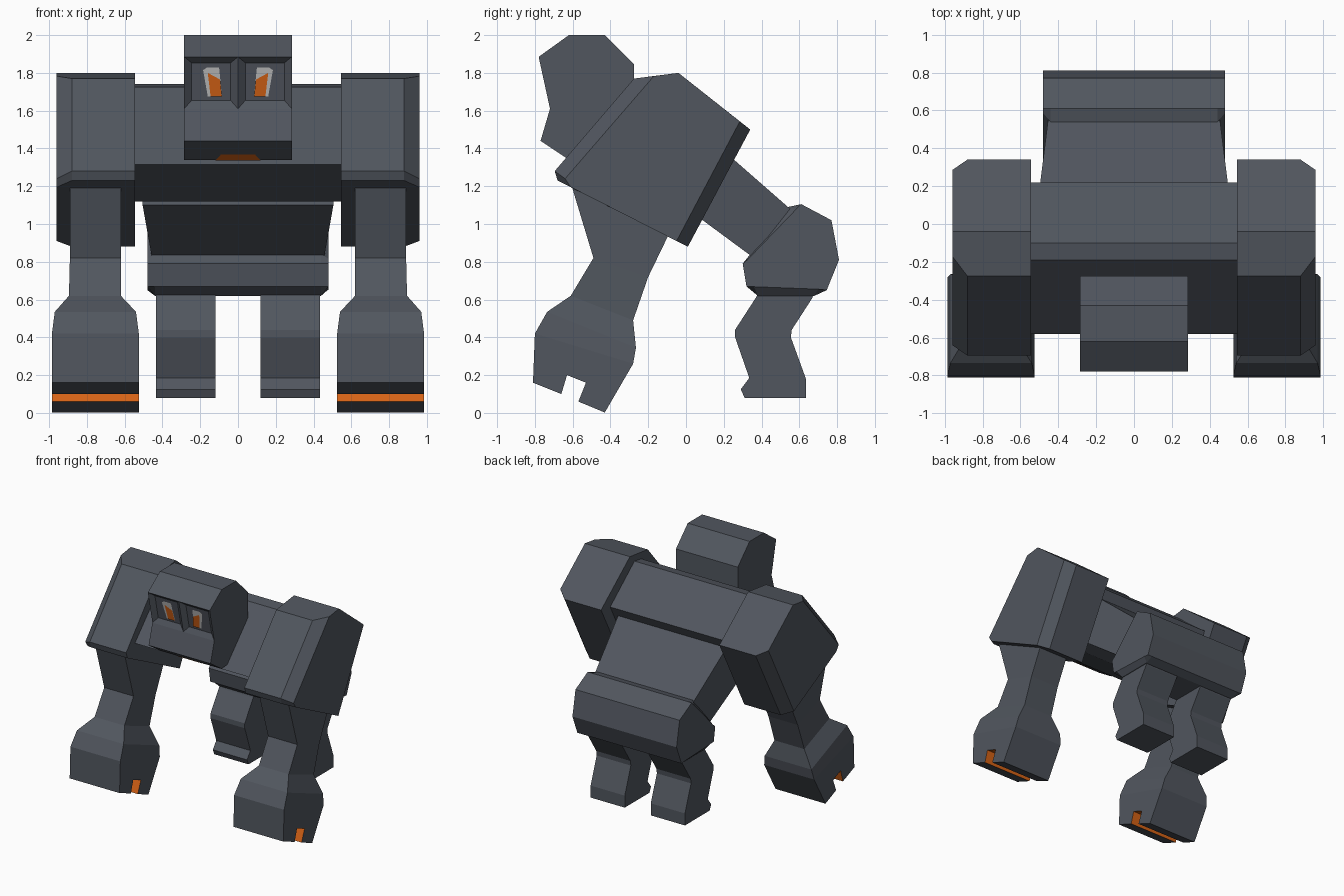
import bpy, bmesh

if "Cube" in bpy.data.objects:
    bpy.data.objects.remove(bpy.data.objects["Cube"])


def material(name, rgb):
    m = bpy.data.materials.new(name)
    m.diffuse_color = (*rgb, 1)
    m.use_nodes = True
    m.node_tree.nodes["Principled BSDF"].inputs["Base Color"].default_value = m.diffuse_color
    return m


SLATE = material("slate_grey", (0.082, 0.093, 0.113))
ORANGE = material("glow_orange", (0.68, 0.125, 0.008))
PALE = material("pale_grey", (0.52, 0.52, 0.52))


def finish(name, bm, mats, mirror=False):
    me = bpy.data.meshes.new(name)
    bm.to_mesh(me)
    bm.free()
    ob = bpy.data.objects.new(name, me)
    bpy.context.collection.objects.link(ob)
    for m in mats:
        me.materials.append(m)
    if mirror:
        ob.modifiers.new("mirror", "MIRROR").use_mirror_merge = False
    return ob


def loft_mesh(rings):
    """Skin equal-length rings of 3D points and cap both ends."""
    bm = bmesh.new()
    vs = [[bm.verts.new(p) for p in r] for r in rings]
    n = len(vs[0])
    for a, b in zip(vs, vs[1:]):
        for i in range(n):
            j = (i + 1) % n
            bm.faces.new((a[i], a[j], b[j], b[i]))
    bm.faces.new(vs[0])
    bm.faces.new(vs[-1][::-1])
    bmesh.ops.recalc_face_normals(bm, faces=bm.faces)
    return bm


def across(*sections):
    """Sections are (x, [(y, z), ...]) side profiles placed along x."""
    return loft_mesh([[(x, y, z) for y, z in prof] for x, prof in sections])


def plate(name, pts, mat, mirror=False):
    bm = bmesh.new()
    bm.faces.new([bm.verts.new(p) for p in pts])
    return finish(name, bm, [mat], mirror)


# Chest block between the shoulders
chest = [(-0.19, 1.725), (-0.10, 1.74), (0.22, 1.48), (0.03, 1.12),
         (-0.17, 1.12), (-0.58, 1.315)]
finish("chest", across((-0.55, chest), (0.55, chest)), [SLATE])

# Shoulders, chamfered along the outer front and rear edges
full = [(-0.275, 1.77), (-0.04, 1.80), (0.34, 1.50), (0.01, 0.88),
        (-0.68, 1.23), (-0.695, 1.28)]
outer = [(-0.17, 1.783), (-0.04, 1.80), (0.285, 1.543), (-0.05, 0.91),
         (-0.61, 1.195), (-0.64, 1.24)]
finish("shoulder", across((0.545, full), (0.88, full), (0.96, outer)), [SLATE], True)

# Waist sloping back to the hips
finish("waist", loft_mesh([
    [(-w, y0, z0), (w, y0, z0), (w, y1, z1), (-w, y1, z1)]
    for w, y0, z0, y1, z1 in ((0.505, -0.02, 1.10, 0.14, 1.44),
                              (0.45, 0.40, 0.79, 0.58, 1.055))]), [SLATE])

# Hips with chamfered ends
mid = [(0.34, 0.84), (0.54, 1.09), (0.61, 1.105), (0.77, 1.02), (0.81, 0.81),
       (0.745, 0.65), (0.68, 0.62), (0.38, 0.62), (0.32, 0.67), (0.30, 0.79)]
end = [(0.33, 0.815), (0.585, 1.08), (0.61, 1.105), (0.77, 1.02), (0.81, 0.81),
       (0.745, 0.65), (0.70, 0.655), (0.36, 0.668), (0.32, 0.67), (0.30, 0.79)]
finish("hips", across((-0.48, end), (-0.44, mid), (0.44, mid), (0.48, end)), [SLATE])

# Hind legs
leg = [(0.40, 0.67), (0.37, 0.61), (0.26, 0.44), (0.26, 0.40), (0.335, 0.185),
       (0.29, 0.125), (0.31, 0.08), (0.635, 0.08), (0.635, 0.18),
       (0.555, 0.40), (0.56, 0.44), (0.67, 0.61), (0.68, 0.67)]
finish("hind_leg", across((0.12, leg), (0.435, leg)), [SLATE], True)

# Arms: shoulder socket, elbow, wrist, knuckles, fist top
arm = [(0.62, 0.89, -0.62, 1.25, -0.05, 1.03),
       (0.62, 0.89, -0.49, 0.82, -0.20, 0.72),
       (0.62, 0.895, -0.61, 0.62, -0.28, 0.49),
       (0.54, 0.97, -0.735, 0.535, -0.265, 0.345),
       (0.525, 0.985, -0.80, 0.42, -0.28, 0.26)]
finish("arm", loft_mesh([
    [(x0, y0, z0), (x1, y0, z0), (x1, y1, z1), (x0, y1, z1)]
    for x0, x1, y0, z0, y1, z1 in arm]), [SLATE], True)

# Fists with a glowing slot cut across the underside
fist = [(-0.80, 0.42), (-0.81, 0.16), (-0.66, 0.10), (-0.63, 0.20),
        (-0.53, 0.16), (-0.57, 0.06), (-0.43, 0.002), (-0.28, 0.26)]
bm = across((0.525, fist), (0.985, fist))
for f in bm.faces:
    c = f.calc_center_median()
    inside = -0.65 < c.y < -0.54 and 0.1 < c.z < 0.19
    f.material_index = int(inside and abs(f.normal.x) < 0.5)
finish("fist", bm, [SLATE, ORANGE], True)

# Head with two sunken eye sockets
W = 0.285
head = [(-0.62, 2.0), (-0.43, 2.0), (-0.275, 1.845), (-0.275, 1.55),
        (-0.45, 1.36), (-0.62, 1.34), (-0.77, 1.44), (-0.72, 1.61), (-0.78, 1.885)]
bm = across((-W, head), (0, head), (W, head))
sockets = [f for f in bm.faces
           if f.normal.y < -0.9 and 1.7 < f.calc_center_median().z < 1.8]
bmesh.ops.inset_individual(bm, faces=sockets, thickness=0.055, depth=-0.03)
finish("head", bm, [SLATE])


# Eyes as thin plates lying on the socket floors
def on_face(pts, lift):
    return [(x, -0.78 + 0.06 * (1.885 - z) / 0.275 + 0.03 - lift, z) for x, z in pts]


plate("eye", on_face([(0.185, 1.815), (0.165, 1.828), (0.10, 1.828),
                      (0.085, 1.675), (0.16, 1.675)], 0.004), PALE, True)
plate("iris", on_face([(0.16, 1.80), (0.095, 1.765), (0.085, 1.675),
                       (0.145, 1.675)], 0.008), ORANGE, True)

# Glowing mouth under the chin
plate("mouth", [(-0.12, -0.622, 1.337), (0.12, -0.622, 1.337),
                (0.09, -0.668, 1.368), (-0.09, -0.668, 1.368)], ORANGE)
